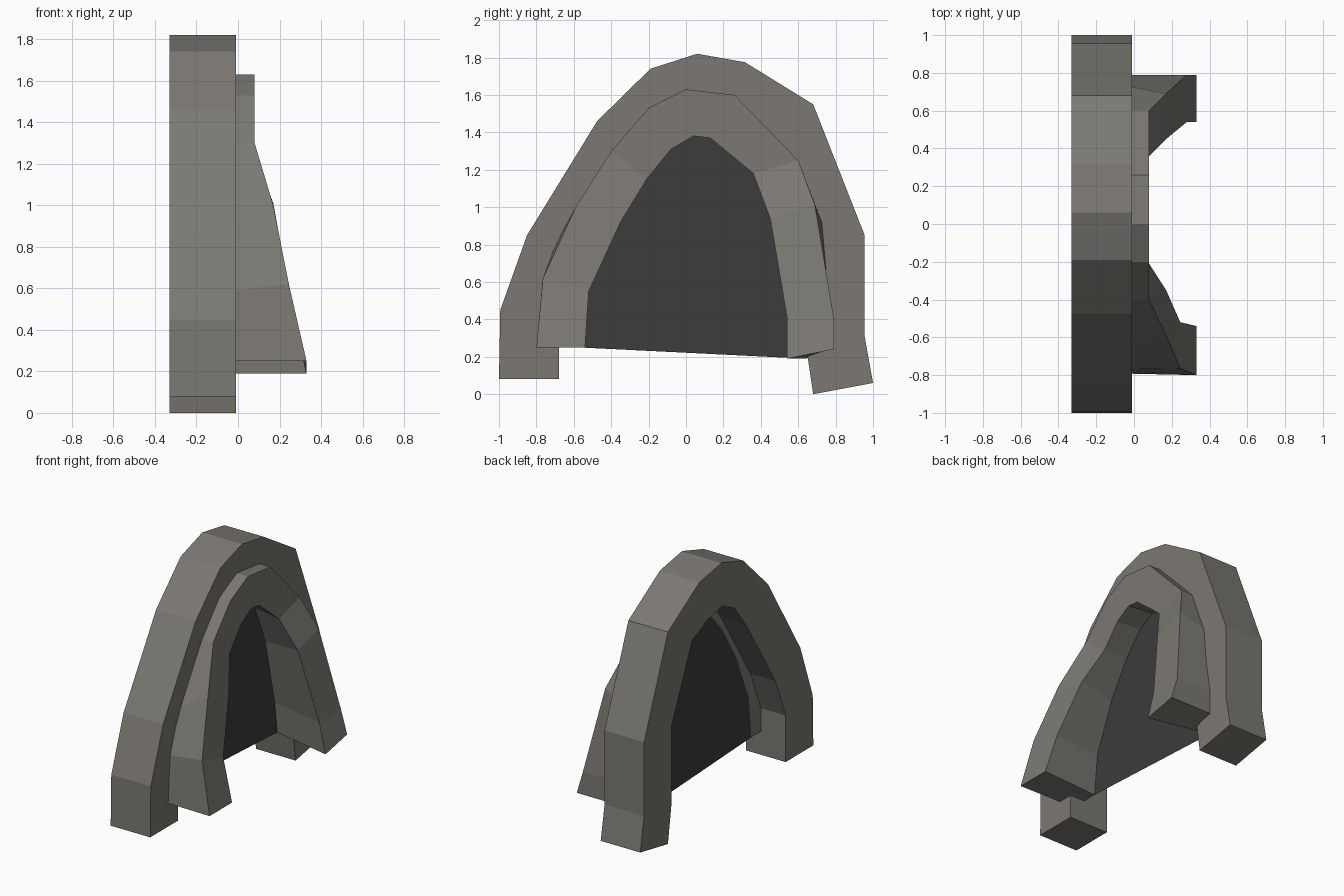
import bpy, bmesh

if "Cube" in bpy.data.objects:
    bpy.data.objects.remove(bpy.data.objects["Cube"])


def material(name, rgb):
    m = bpy.data.materials.new(name)
    m.diffuse_color = (*rgb, 1)
    m.use_nodes = True
    m.node_tree.nodes["Principled BSDF"].inputs["Base Color"].default_value = m.diffuse_color
    return m


stone = material("stone", (0.2, 0.19, 0.17))
dark = material("dark", (0.045, 0.045, 0.045))


def make_object(name, bm, mat):
    bmesh.ops.recalc_face_normals(bm, faces=bm.faces)
    me = bpy.data.meshes.new(name)
    bm.to_mesh(me)
    bm.free()
    me.materials.append(mat)
    ob = bpy.data.objects.new(name, me)
    bpy.context.collection.objects.link(ob)
    return ob


def arch(name, sections):
    """Bridge a row of four-cornered sections and cap both feet."""
    bm = bmesh.new()
    rows = [[bm.verts.new(p) for p in s] for s in sections]
    for a, b in zip(rows, rows[1:]):
        for i in range(4):
            j = (i + 1) % 4
            bm.faces.new((a[i], a[j], b[j], b[i]))
    bm.faces.new(rows[0])
    bm.faces.new(rows[-1][::-1])
    return make_object(name, bm, stone)


# Outer arch: constant depth, (y, z) profiles from left foot to right foot
outer = [(-1, .08), (-.993, .45), (-.85, .85), (-.475, 1.46), (-.19, 1.74), (.06, 1.82),
         (.315, 1.775), (.68, 1.55), (.955, .85), (.955, .31), (1, .06)]
inner = [(-.68, .08), (-.68, .42), (-.56, .72), (-.22, 1.26), (-.09, 1.43), (.05, 1.5),
         (.22, 1.465), (.4, 1.38), (.64, .84), (.64, .27), (.68, 0)]
arch("outer_arch", [[(-.01, *o), (-.33, *o), (-.33, *i), (-.01, *i)]
                    for o, i in zip(outer, inner)])

# Inner arch: legs flare forward towards the feet
BACK = -.13
flare = [.33, .245, .17, .08, .08, .08, .08, .08, .17, .28, .33]
front_out = [(-.8, .25), (-.765, .62), (-.59, 1.0), (-.4, 1.3), (-.2, 1.53), (0, 1.63),
             (.26, 1.6), (.6, 1.25), (.69, 1.01), (.79, .41), (.79, .24)]
front_in = [(-.54, .25), (-.52, .55), (-.35, .92), (-.21, 1.15), (-.08, 1.31), (.04, 1.38),
            (.13, 1.37), (.36, 1.18), (.45, .94), (.54, .41), (.54, .19)]
back_out = [(-.79, .25), (-.77, .58), (-.69, .82), (-.4, 1.3), (-.2, 1.53), (0, 1.63),
            (.26, 1.6), (.6, 1.25), (.75, .86), (.79, .41), (.79, .24)]
back_in = [(-.57, .25), (-.54, .55), (-.39, .91), (-.23, 1.17), (-.09, 1.33), (.04, 1.4),
           (.14, 1.39), (.38, 1.2), (.5, .91), (.61, .42), (.64, .19)]
arch("inner_arch", [[(x, *fo), (BACK, *bo), (BACK, *bi), (x, *fi)]
                    for x, fo, bo, bi, fi in zip(flare, front_out, back_out, back_in, front_in)])

# Dark panel filling the opening
bm = bmesh.new()
bm.faces.new([bm.verts.new((BACK, y, z)) for y, z in back_in])
make_object("opening_panel", bm, dark)
